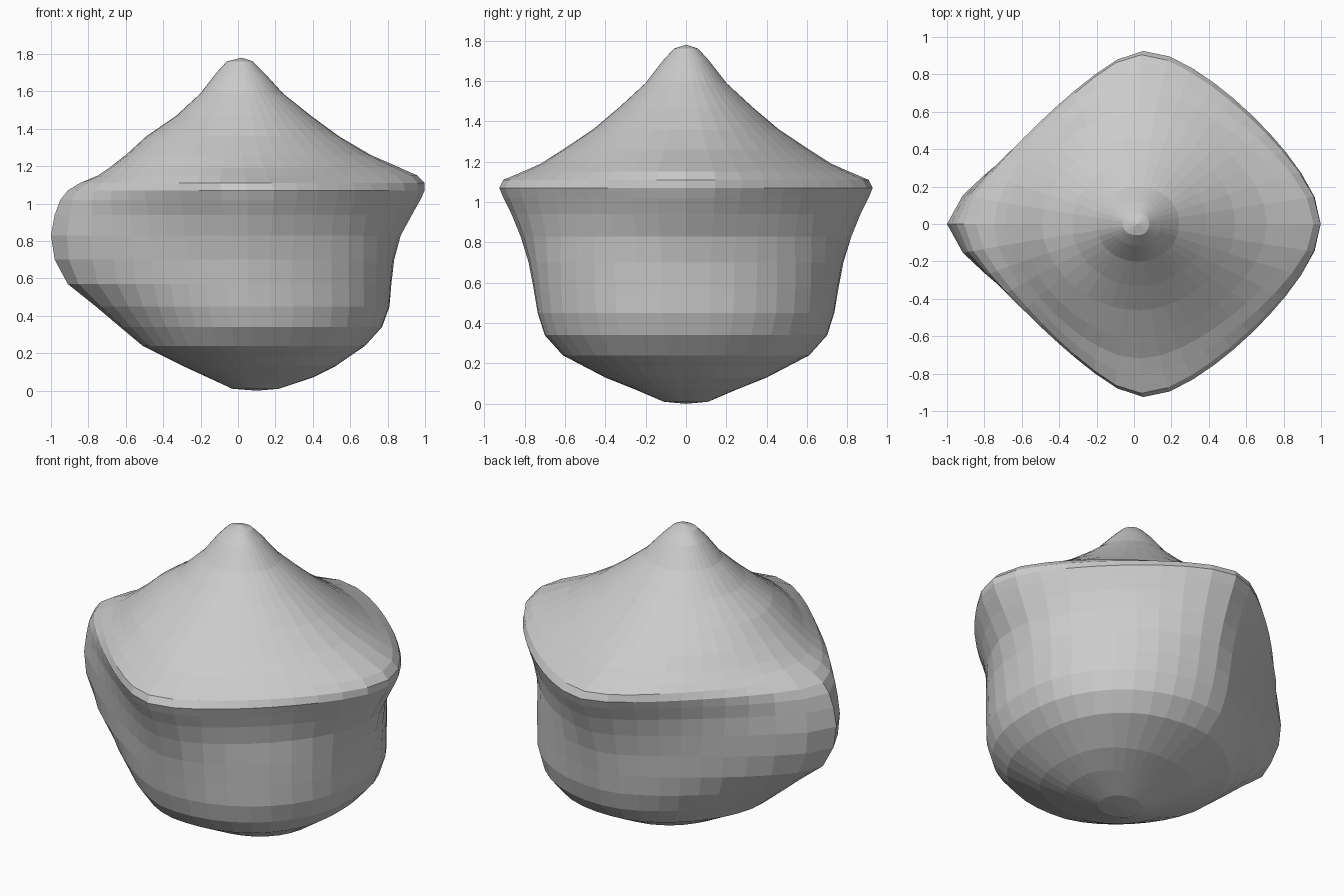
import bpy, bmesh, math

SIDES = 40
SOFT = 0.07  # rounding of the four corners

# Profile rows: height, left x, right x, half depth, left squareness, right squareness, centre x
ROWS = [
    (0.01, -0.03, 0.22, 0.11, 2.0, 2.0, 0.10),
    (0.07, -0.16, 0.40, 0.25, 2.0, 2.2, 0.10),
    (0.13, -0.29, 0.52, 0.40, 1.9, 2.2, 0.10),
    (0.24, -0.51, 0.68, 0.61, 1.7, 2.1, 0.08),
    (0.34, -0.63, 0.77, 0.70, 1.5, 2.0, 0.07),
    (0.45, -0.76, 0.81, 0.735, 1.4, 1.95, 0.06),
    (0.57, -0.91, 0.82, 0.755, 1.27, 1.87, 0.05),
    (0.70, -0.98, 0.835, 0.78, 1.2, 1.75, 0.05),
    (0.83, -1.00, 0.87, 0.82, 1.16, 1.55, 0.05),
    (0.94, -0.98, 0.93, 0.865, 1.15, 1.43, 0.05),
    (1.02, -0.95, 0.975, 0.905, 1.18, 1.38, 0.05),
    (1.07, -0.91, 0.998, 0.925, 1.22, 1.37, 0.05),
    (1.11, -0.845, 0.998, 0.905, 1.26, 1.35, 0.04),
    (1.15, -0.75, 0.96, 0.81, 1.4, 1.38, 0.03),
    (1.19, -0.69, 0.87, 0.72, 1.5, 1.43, 0.03),
    (1.26, -0.60, 0.71, 0.61, 1.65, 1.57, 0.02),
    (1.36, -0.49, 0.54, 0.46, 1.75, 1.75, 0.02),
    (1.47, -0.33, 0.39, 0.33, 1.8, 1.8, 0.02),
    (1.59, -0.20, 0.24, 0.20, 1.9, 1.9, 0.02),
    (1.70, -0.115, 0.14, 0.115, 2.0, 2.0, 0.02),
    (1.76, -0.06, 0.08, 0.06, 2.0, 2.0, 0.02),
]


def soft_abs(v):
    """Absolute value with a rounded valley, 0 at 0 and 1 at 1."""
    return (math.hypot(v, SOFT) - SOFT) / (math.hypot(1, SOFT) - SOFT)


def ring(bm, z, left, right, depth, p_left, p_right, cx):
    """One cross-section: a rounded diamond with different left and right halves."""
    verts = []
    for i in range(SIDES):
        a = 2 * math.pi * i / SIDES
        c, s = math.cos(a), math.sin(a)
        half, p = (right - cx, p_right) if c >= 0 else (cx - left, p_left)
        r = ((soft_abs(c) / half) ** p + (soft_abs(s) / depth) ** p) ** (-1 / p)
        verts.append(bm.verts.new((cx + r * c, r * s, z)))
    return verts


# Body: stacked cross-sections closed by a rounded base and tip
bm = bmesh.new()
rings = [ring(bm, *row) for row in ROWS]
base = bm.verts.new((0.10, 0, 0))
tip = bm.verts.new((0.02, 0, 1.78))
for i in range(SIDES):
    j = (i + 1) % SIDES
    bm.faces.new((base, rings[0][j], rings[0][i]))
    bm.faces.new((rings[-1][i], rings[-1][j], tip))
    for lo, hi in zip(rings, rings[1:]):
        bm.faces.new((lo[i], lo[j], hi[j], hi[i]))
bmesh.ops.recalc_face_normals(bm, faces=bm.faces)
mesh = bpy.data.meshes.new("pointed_body")
bm.to_mesh(mesh)
bm.free()
body = bpy.data.objects.new("pointed_body", mesh)
bpy.context.collection.objects.link(body)
